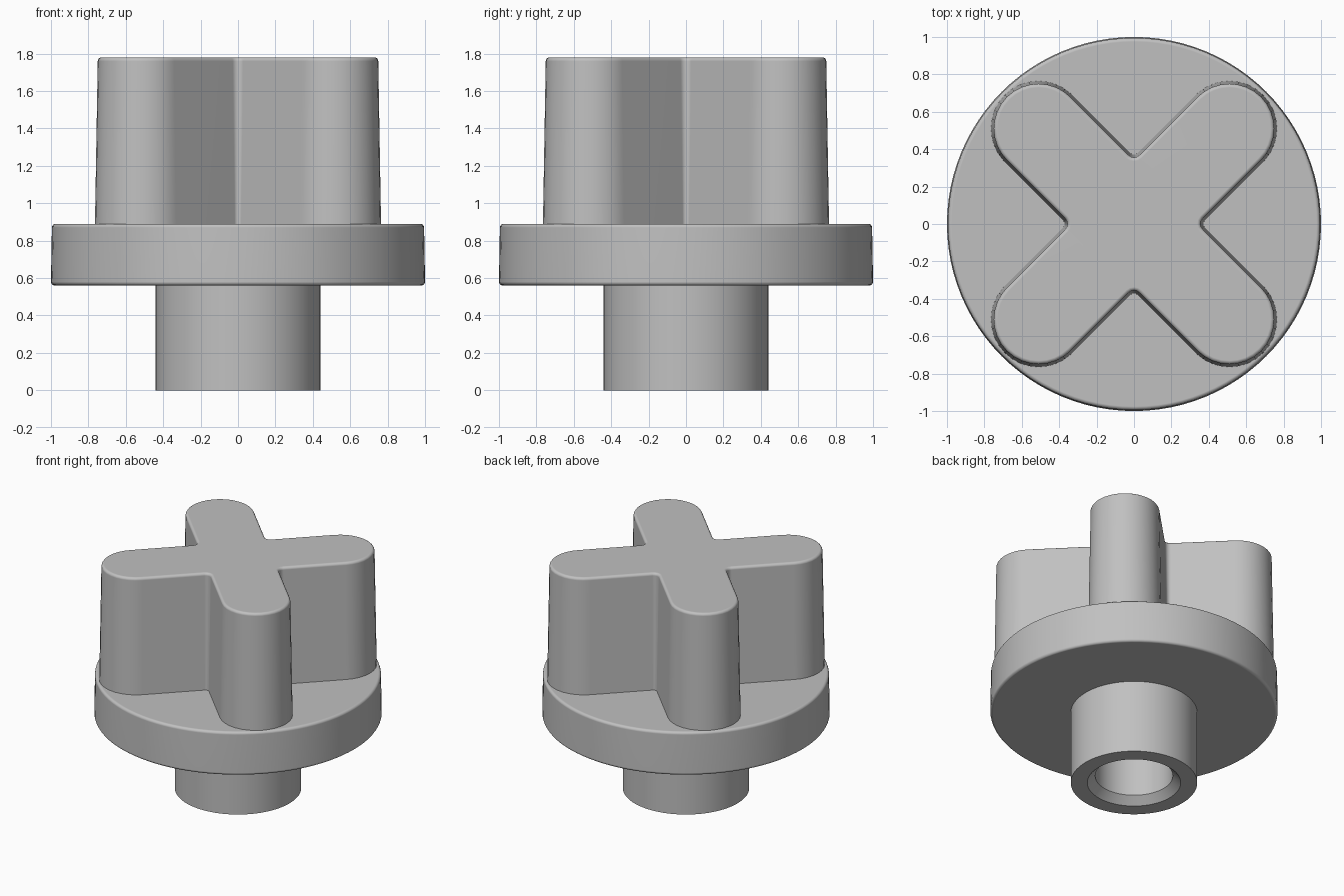
import bpy
import bmesh
from math import sin, cos, pi, radians, sqrt

cube = bpy.data.objects.get("Cube")
if cube:
    bpy.data.objects.remove(cube, do_unlink=True)

# Single plain grey plastic
grey = bpy.data.materials.new("plain grey")
grey.use_nodes = True
colour = (0.53, 0.53, 0.53, 1)
grey.diffuse_color = colour
grey.node_tree.nodes["Principled BSDF"].inputs["Base Color"].default_value = colour


def loft(name, rings, cap_start=True, cap_end=True):
    """Bridge a list of equal-length closed rings into one smooth-shaded part."""
    bm = bmesh.new()
    loops = [[bm.verts.new(p) for p in ring] for ring in rings]
    n = len(loops[0])
    for a, b in zip(loops, loops[1:]):
        for i in range(n):
            j = (i + 1) % n
            bm.faces.new((a[i], a[j], b[j], b[i]))
    if cap_start:
        bm.faces.new(loops[0][::-1])
    if cap_end:
        bm.faces.new(loops[-1])
    bmesh.ops.recalc_face_normals(bm, faces=bm.faces)
    mesh = bpy.data.meshes.new(name)
    bm.to_mesh(mesh)
    bm.free()
    mesh.materials.append(grey)
    obj = bpy.data.objects.new(name, mesh)
    bpy.context.collection.objects.link(obj)
    bpy.ops.object.select_all(action='DESELECT')
    obj.select_set(True)
    bpy.context.view_layer.objects.active = obj
    bpy.ops.object.shade_smooth_by_angle(angle=radians(35))
    weighted = obj.modifiers.new("flat faces", 'WEIGHTED_NORMAL')
    weighted.keep_sharp = True
    return obj


def circle(r, z, n=96):
    return [(r * cos(2 * pi * i / n), r * sin(2 * pi * i / n), z) for i in range(n)]


def fillet(r, z, size, start, steps=4):
    """Quarter-round (radius, height) points around an outer edge."""
    return [(r - size + size * cos(start + pi / 2 * i / steps),
             z + size * sin(start + pi / 2 * i / steps)) for i in range(steps + 1)]


def cross_outline(w, z, base_w=0.255, arm=0.51 * sqrt(2), steps=16):
    """Four round-ended diagonal arms of half width w with softened notches."""
    pts = []
    rho = 0.025 + base_w - w
    for k in range(4):
        a = pi / 4 + k * pi / 2
        for i in range(steps + 1):
            t = a - pi / 2 + pi * i / steps
            pts.append((arm * cos(a) + w * cos(t), arm * sin(a) + w * sin(t), z))
        notch = a + pi / 4
        d = (w + rho) * sqrt(2)
        for i in range(5):
            t = notch + pi * 5 / 4 - pi / 2 * i / 4
            pts.append((d * cos(notch) + rho * cos(t), d * sin(notch) + rho * sin(t), z))
    return pts


# Hollow stem with a chamfered bore
stem_profile = [(0.44, 0.57), (0.44, 0), (0.325, 0), (0.27, 0.055), (0.27, 0.55)]
loft("hollow_stem", [circle(r, z) for r, z in stem_profile])

# Flange disc with rounded rims and a slight draft
round_size = 0.02
disc_profile = (fillet(1.0, 0.56 + round_size, round_size, -pi / 2)
                + fillet(0.995, 0.89 - round_size, round_size, 0))
loft("flange_disc", [circle(r, z) for r, z in disc_profile])

# Tapered cross grip with a rounded top edge
grip_profile = [(0.255, 0.88)] + fillet(0.24, 1.78 - round_size, round_size, 0)
loft("cross_grip", [cross_outline(w, z) for w, z in grip_profile])
